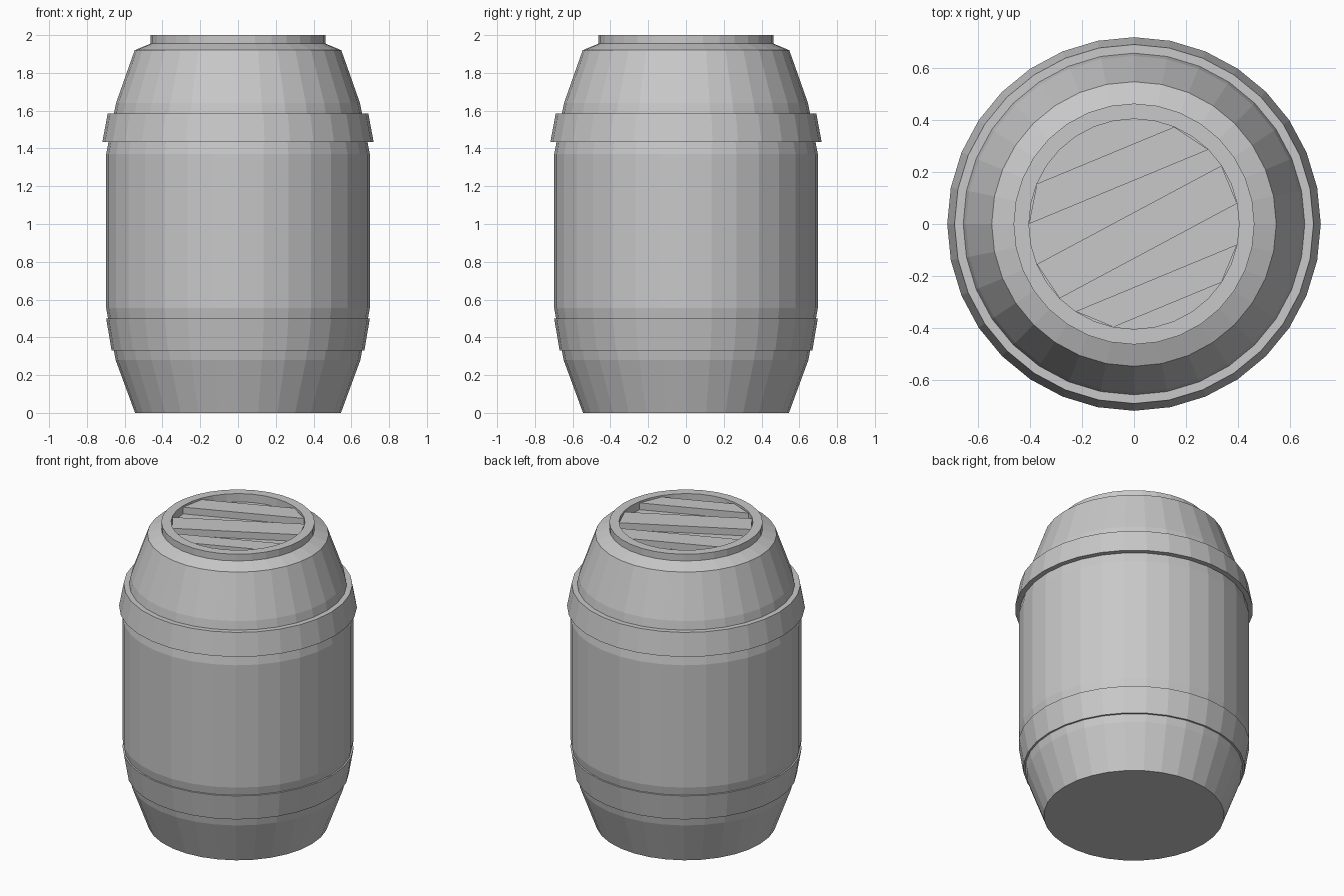
import bpy, bmesh
from math import cos, sin, radians, tau

SIDES = 32

cube = bpy.data.objects.get("Cube")
if cube:
    bpy.data.objects.remove(cube, do_unlink=True)

grey = bpy.data.materials.new("barrel grey")
grey.use_nodes = True
grey.diffuse_color = (0.58, 0.58, 0.58, 1)
grey.node_tree.nodes["Principled BSDF"].inputs["Base Color"].default_value = grey.diffuse_color


def finish(bm, name):
    bmesh.ops.recalc_face_normals(bm, faces=bm.faces)
    mesh = bpy.data.meshes.new(name)
    bm.to_mesh(mesh)
    bm.free()
    mesh.materials.append(grey)
    obj = bpy.data.objects.new(name, mesh)
    bpy.context.collection.objects.link(obj)
    return obj


def lathe(name, profile, closed=False):
    """Spin (radius, z) points; open profiles get end caps, closed ones make a hoop."""
    bm = bmesh.new()
    rings = [[bm.verts.new((r * cos(tau * i / SIDES), r * sin(tau * i / SIDES), z))
              for i in range(SIDES)] for r, z in profile]
    pairs = list(zip(rings, rings[1:]))
    if closed:
        pairs.append((rings[-1], rings[0]))
    else:
        bm.faces.new(rings[0])
        bm.faces.new(rings[-1])
    for low, high in pairs:
        for i in range(SIDES):
            j = (i + 1) % SIDES
            bm.faces.new((low[i], low[j], high[j], high[i]))
    return finish(bm, name)


def slat(name, angles, radius, bottom, top):
    """Plank whose corners sit on the rim circle at the given angles."""
    bm = bmesh.new()
    base = bm.faces.new([bm.verts.new((radius * cos(radians(a)), radius * sin(radians(a)), bottom))
                         for a in angles])
    ext = bmesh.ops.extrude_face_region(bm, geom=[base], use_keep_orig=True)
    verts = [v for v in ext["geom"] if isinstance(v, bmesh.types.BMVert)]
    bmesh.ops.translate(bm, verts=verts, vec=(0, 0, top - bottom))
    return finish(bm, name)


# Bulging body with shoulder, raised rim and recessed lid floor
lathe("barrel_body", [(0.545, 0), (0.648, 0.28), (0.698, 0.555), (0.698, 1.37),
                      (0.646, 1.64), (0.547, 1.92), (0.463, 1.955), (0.463, 2.0),
                      (0.404, 2.0), (0.404, 1.945)])

# Hoops around the body
lathe("lower_hoop", [(0.64, 0.33), (0.669, 0.33), (0.698, 0.5), (0.66, 0.5)], closed=True)
lathe("upper_hoop", [(0.67, 1.435), (0.718, 1.435), (0.69, 1.585), (0.64, 1.585)], closed=True)

# Raised planks across the lid
for side, angles in (("back", (45, 67.5, 157.5, 180)),
                     ("middle", (11.25, 33.75, 202.5, 225)),
                     ("front", (236.25, 258.75, 326.25, 348.75))):
    slat(side + "_lid_slat", angles, 0.404, 1.94, 1.99)
